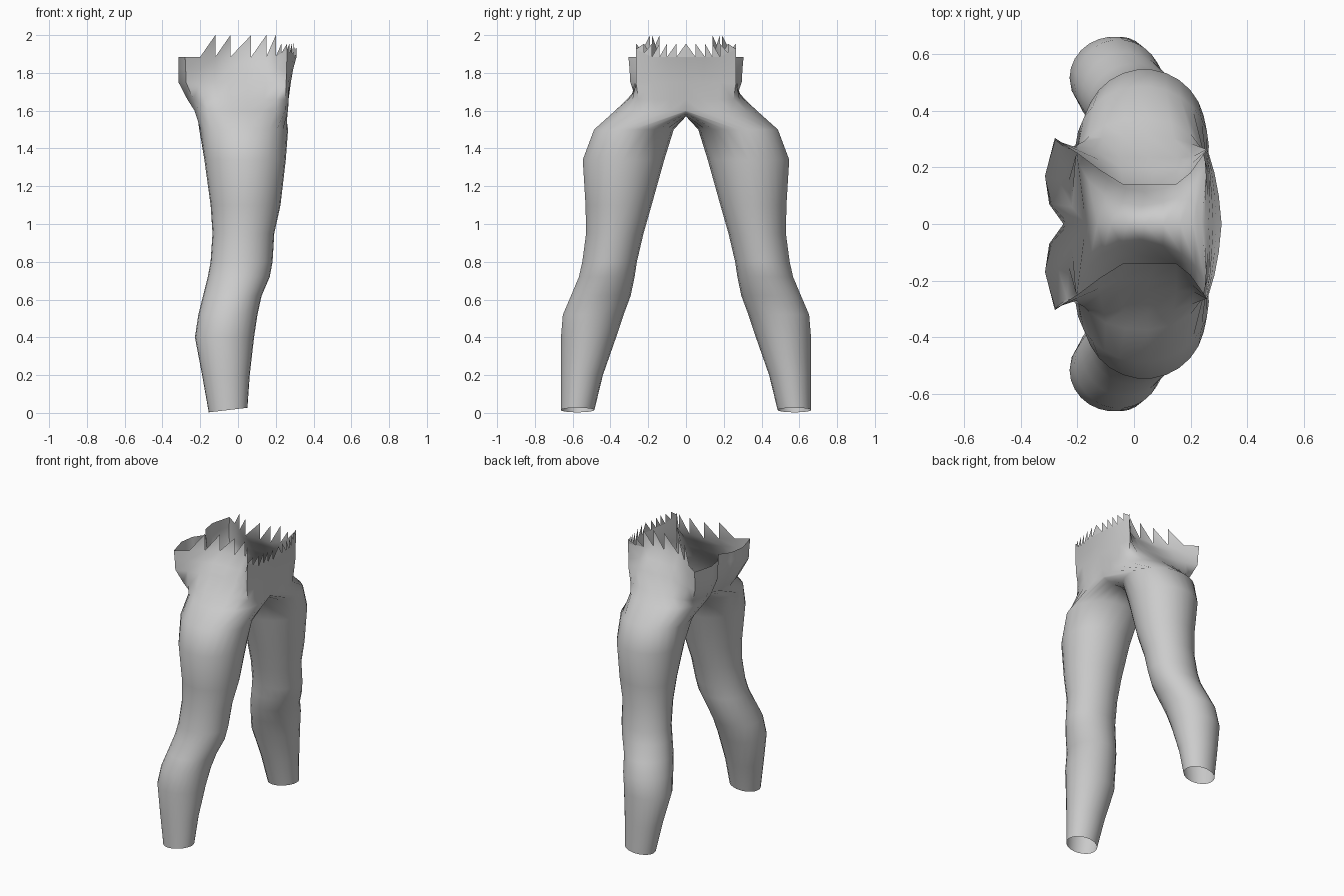
import bpy, bmesh, math

if "Cube" in bpy.data.objects:
    bpy.data.objects.remove(bpy.data.objects["Cube"])

OUT = 13          # segments round the outer half of the leg (back -> hip -> front)
INN = 10          # segments round the inner half (front -> crotch -> back)

# leg sections: z, x back, x front, y inner, y outer
LEG = [(0.015, -.155, .05, .485, .663), (0.2, -.19, .062, .44, .663), (0.4, -.228, .085, .37, .663),
       (0.52, -.21, .103, .33, .653), (0.62, -.185, .125, .293, .61), (0.72, -.16, .168, .272, .568),
       (0.8, -.145, .183, .26, .55), (0.95, -.135, .192, .225, .53), (1.1, -.145, .225, .182, .533),
       (1.34, -.178, .253, .115, .548), (1.5, -.205, .265, .065, .488)]

# half outlines of the hips, back centre -> side -> front centre
SEAT = [(-.17, 0), (-.22, .06), (-.23, .15), (-.205, .24), (-.16, .31), (-.1, .35), (-.03, .37),
        (.05, .375), (.13, .36), (.2, .32), (.25, .24), (.265, .16), (.262, .08), (.25, 0)]
HIPS = [(-.23, 0), (-.29, .07), (-.315, .17), (-.275, .295), (-.2, .27), (-.12, .25), (-.05, .235),
        (.05, .235), (.15, .235), (.21, .24), (.255, .265), (.268, .18), (.275, .09), (.28, 0)]
RIM = [(-.25, 0), (-.3, .07), (-.315, .17), (-.28, .305), (-.2, .25), (-.12, .19), (-.04, .14),
       (.07, .14), (.15, .14), (.2, .18), (.26, .265), (.285, .18), (.3, .1), (.31, 0)]


def mix(a, b, t):
    return [(p[0] + (q[0] - p[0]) * t, p[1] + (q[1] - p[1]) * t) for p, q in zip(a, b)]


def quads(bm, low, high):
    for a, b, c, d in zip(low, high, high[1:], low[1:]):
        bm.faces.new((a, b, c, d))


bm = bmesh.new()

# leg tube
angles = [math.pi * (1 - i / OUT) for i in range(OUT + 1)]
angles += [-math.pi * i / INN for i in range(1, INN)]
prev = None
for z, xb, xf, yi, yo in LEG:
    ring = []
    for a in angles:
        c, s = math.cos(a), math.sin(a)
        tilt = 0.012 * c if z < 0.1 else 0
        ring.append(bm.verts.new(((xb + xf) / 2 + (xf - xb) / 2 * c,
                                  (yi + yo) / 2 + (yo - yi) / 2 * s, z + tilt)))
    if prev:
        quads(bm, prev + prev[:1], ring + ring[:1])
    prev = ring

# seat ring: the outer half carries on, the inner half ends on the crotch line
seat = [bm.verts.new((x, y, 1.6)) for x, y in SEAT]
crotch = []
for i in range(1, INN):
    c = math.cos(math.pi * i / INN)
    crotch.append(bm.verts.new((.04 + .21 * c, 0, 1.57 + .03 * c ** 4)))
quads(bm, prev + prev[:1], seat + crotch + seat[:1])

# hips up to the waist rim
low = seat
for outline, z in ((mix(SEAT, HIPS, .45), 1.66), (HIPS, 1.75), (mix(HIPS, RIM, .4), 1.82)):
    high = [bm.verts.new((x, y, z)) for x, y in outline]
    quads(bm, low, high)
    low = high
rim = [bm.verts.new((x, y, 1.925 if i == 10 else 1.885)) for i, (x, y) in enumerate(RIM)]
quads(bm, low, rim)

# torn teeth along the side and front of the rim
for i in range(4, OUT):
    a, b = rim[i], rim[i + 1]
    top = 2.0 if i < 9 else 1.955
    if i < 9:
        tips = [(a, b)]
    else:
        m = bm.verts.new((a.co + b.co) / 2)
        tips = [(a, m), (m, b)]
    for p, q in tips:
        tip = bm.verts.new((q.co.x, q.co.y, top))
        bm.faces.new((p, tip, q))

mesh = bpy.data.meshes.new("trouser_legs")
bm.to_mesh(mesh)
bm.free()
legs = bpy.data.objects.new("trouser_legs", mesh)
bpy.context.collection.objects.link(legs)

# other leg
mirror = legs.modifiers.new("mirror", 'MIRROR')
mirror.use_axis = (False, True, False)
mirror.merge_threshold = 0.001

bpy.context.view_layer.objects.active = legs
legs.select_set(True)
bpy.ops.object.shade_smooth_by_angle(angle=math.radians(60))
